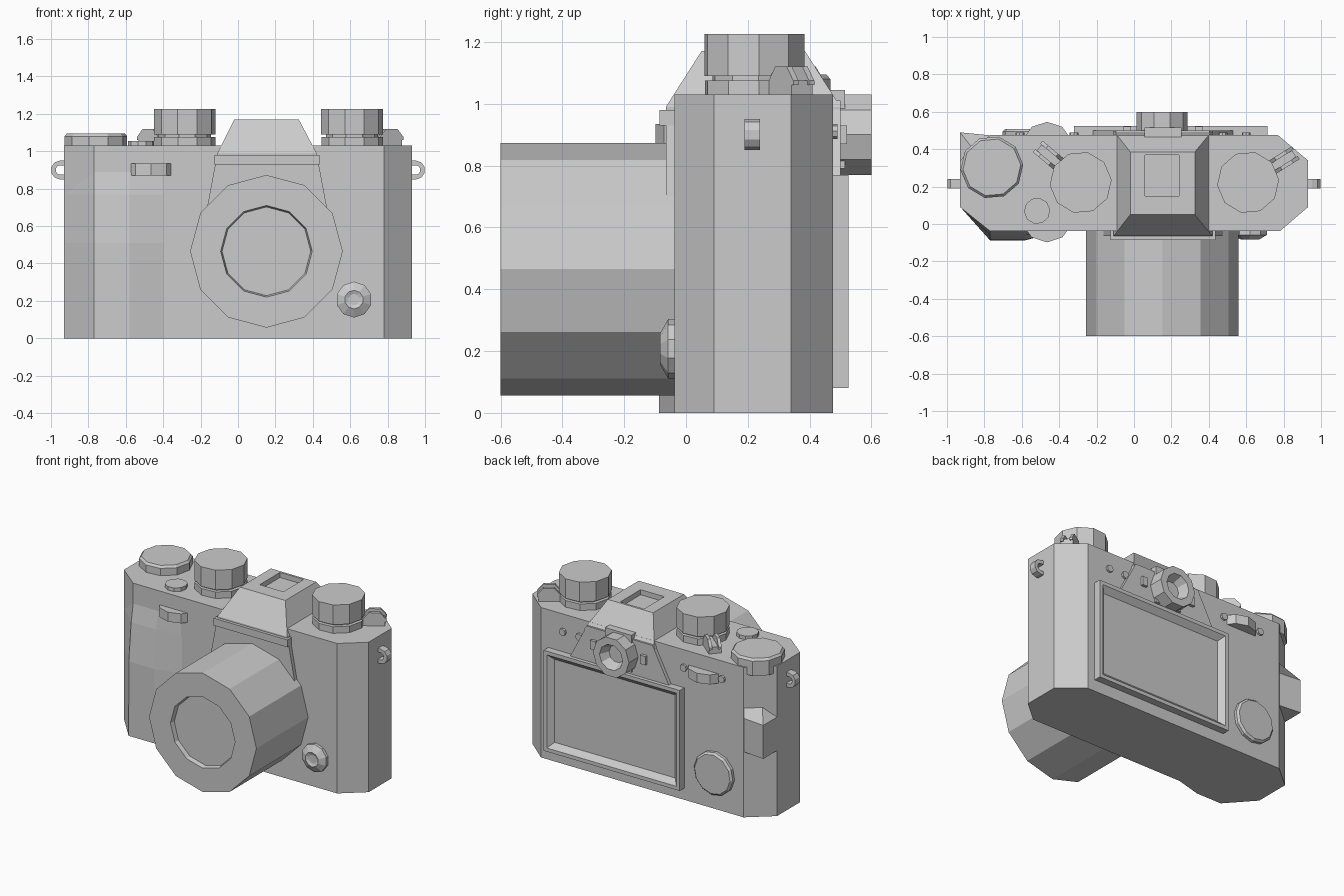
import bpy, bmesh
from math import sin, cos, pi, radians

if "Cube" in bpy.data.objects:
    bpy.data.objects.remove(bpy.data.objects["Cube"])


def loft(name, rings):
    """Join rings of equal point count with quads and cap both ends.
    Rings may turn back inward, which makes recesses."""
    bm = bmesh.new()
    loops = [[bm.verts.new(p) for p in ring] for ring in rings]
    n = len(loops[0])
    for a, b in zip(loops, loops[1:]):
        for i in range(n):
            j = (i + 1) % n
            bm.faces.new((a[i], a[j], b[j], b[i]))
    bm.faces.new(loops[0])
    bm.faces.new(loops[-1])
    bmesh.ops.recalc_face_normals(bm, faces=bm.faces)
    mesh = bpy.data.meshes.new(name)
    bm.to_mesh(mesh)
    bm.free()
    ob = bpy.data.objects.new(name, mesh)
    bpy.context.collection.objects.link(ob)
    return ob


def place(u, v, h, axis):
    return (u, v, h) if axis == 'z' else (u, h, v)


def extrude(name, poly, a, b, axis='z'):
    return loft(name, [[place(u, v, h, axis) for u, v in poly] for h in (a, b)])


def turned(name, c, steps, axis='z', n=10, rot=5):
    """Low-sided turned part: steps are (radius, height along axis)."""
    angs = [radians(rot) + 2 * pi * i / n for i in range(n)]
    return loft(name, [[place(c[0] + r * cos(t), c[1] + r * sin(t), h, axis)
                        for t in angs] for r, h in steps])


def rect(u0, u1, v0, v1, h, axis='z'):
    return [place(u, v, h, axis) for u, v in ((u0, v0), (u1, v0), (u1, v1), (u0, v1))]


CX = 0.155  # axis of lens and viewfinder

# Body shell with chamfered ends
extrude("camera_body", [(-0.93, 0.09), (-0.77, -0.038), (0.78, -0.038), (0.93, 0.09),
                        (0.93, 0.34), (0.77, 0.475), (-0.77, 0.475), (-0.93, 0.34)], 0, 1.03)

# Front hand grip, fading into the body at the top
loft("hand_grip", [[(-0.93, 0.092, z), (-0.77, y, z), (-0.58, y, z), (-0.39, -0.036, z),
                    (-0.39, 0.1, z), (-0.92, 0.12, z)]
                   for z, y in ((0, -0.087), (0.51, -0.085), (0.77, -0.06), (0.9, -0.036))])

# Thumb rest on the rear corner
loft("thumb_rest", [[(-0.93, 0.33, z0), (-0.93 if tip else -0.86, 0.49 if tip else 0.4, z0 + dz),
                     (-0.77, 0.474, z0)]
                    for z0, tip, dz in ((0.45, 1, 0), (0.68, 1, 0), (0.75, 0, 0))])

# Lens barrel with shallow recessed glass
turned("lens_barrel", (0.152, 0.465), [(0.408, 0), (0.408, -0.6), (0.245, -0.6), (0.237, -0.57)],
       'y', 12, 0)

# Viewfinder hump with accessory shoe recess
loft("viewfinder_hump", [rect(-0.11, 0.42, -0.065, 0.5, 0.97),
                         rect(-0.11, 0.42, -0.065, 0.5, 0.99),
                         rect(-0.02, 0.325, 0.05, 0.385, 1.17),
                         rect(0.06, 0.24, 0.15, 0.37, 1.17),
                         rect(0.06, 0.24, 0.15, 0.37, 1.135)])
loft("hump_front_lip", [rect(CX - 0.28, CX + 0.28, 0.93, 0.98, y, 'y') for y in (0, -0.085)])
extrude("hump_front_plate", [(CX - 0.32, 0.7), (CX + 0.32, 0.7), (CX + 0.275, 0.94),
                             (CX - 0.275, 0.94)], 0, -0.065, 'y')
extrude("hump_rear_plate", [(CX - 0.38, 0.76), (CX + 0.38, 0.76), (CX + 0.25, 1.01),
                            (CX - 0.25, 1.01)], 0.4, 0.5, 'y')

# Eyepiece with tapered hole, its mount and side controls
loft("eyepiece_mount", [rect(CX - 0.1, CX + 0.1, 0.79, 1.045, y, 'y') for y in (0.42, 0.515)])
turned("eyepiece", (0.15, 0.9), [(0.137, 0.5), (0.137, 0.6), (0.088, 0.6), (0.06, 0.535)],
       'y', 10, 0)
for side in (-1, 1):
    x = CX + side * 0.19
    loft("eyepiece_side_control", [rect(x - 0.02, x + 0.02, 0.87, 0.93, y, 'y')
                                   for y in (0.48, 0.52)])

# Rear screen with sloped frame
loft("rear_screen", [rect(-0.32, 0.715, 0.08, 0.77, 0.45, 'y'),
                     rect(-0.32, 0.715, 0.08, 0.77, 0.525, 'y'),
                     rect(-0.295, 0.69, 0.105, 0.745, 0.525, 'y'),
                     rect(-0.26, 0.655, 0.14, 0.71, 0.49, 'y')])

# Rear round pad and small buttons
turned("rear_pad", (-0.555, 0.25), [(0.148, 0.45), (0.148, 0.495), (0.135, 0.508)], 'y', 12)
for x in (-0.61, -0.32, 0.475, 0.6):
    turned("rear_button", (x, 0.91), [(0.024, 0.46), (0.024, 0.49)], 'y', 8)

# Front and rear thumb wheels lying in the body
turned("front_wheel", (-0.465, 0.042), [(0.14, 0.87), (0.14, 0.935)], 'z', 10, 18)
turned("rear_wheel", (-0.465, 0.408), [(0.138, 0.87), (0.138, 0.935)], 'z', 10, 18)

# Front focus selector
turned("focus_selector", (0.62, 0.207),
       [(0.096, -0.02), (0.096, -0.058), (0.05, -0.084), (0.03, -0.076)], 'y', 10, 18)

# Top dials: base ring, neck and knob, each with a forked lever
for x, ang in ((-0.285, 140), (0.61, 32)):
    turned("top_dial", (x, 0.222), [(0.165, 1.02), (0.165, 1.075), (0.14, 1.075), (0.14, 1.09),
                                    (0.166, 1.09), (0.166, 1.225)])
    ca, sa = cos(radians(ang)), sin(radians(ang))

    def bar(name, w0, w1, rows):
        loft(name, [[(x + r * ca - w * sa, 0.222 + r * sa + w * ca, z)
                     for r, w in ((r0, w0), (r1, w0), (r1, w1), (r0, w1))] for r0, r1, z in rows])
    bar("lever_base", -0.04, 0.04, ((0.12, 0.29, 1.02), (0.12, 0.29, 1.075)))
    for w in (-0.04, 0.02):
        bar("lever_rail", w, w + 0.02, ((0.15, 0.30, 1.06), (0.15, 0.30, 1.075), (0.19, 0.26, 1.12)))

# Corner dial and shutter button
turned("corner_dial", (-0.76, 0.303), [(0.168, 0.98), (0.168, 1.08), (0.155, 1.095)])
turned("shutter_button", (-0.518, 0.07), [(0.07, 1.02), (0.07, 1.055)])

# Strap lugs: half rings on both ends
for s in (-1, 1):
    arc = [radians(a) for a in (-90, -54, -18, 18, 54, 90)]
    prof = [(0.92, 0.85)] + [(0.953 + 0.047 * cos(t), 0.9 + 0.05 * sin(t)) for t in arc]
    prof += [(0.92, 0.95), (0.92, 0.925)]
    prof += [(0.953 + 0.022 * cos(t), 0.9 + 0.025 * sin(t)) for t in reversed(arc)] + [(0.92, 0.875)]
    extrude("strap_lug", [(s * u, v) for u, v in prof], 0.19, 0.24, 'y')
